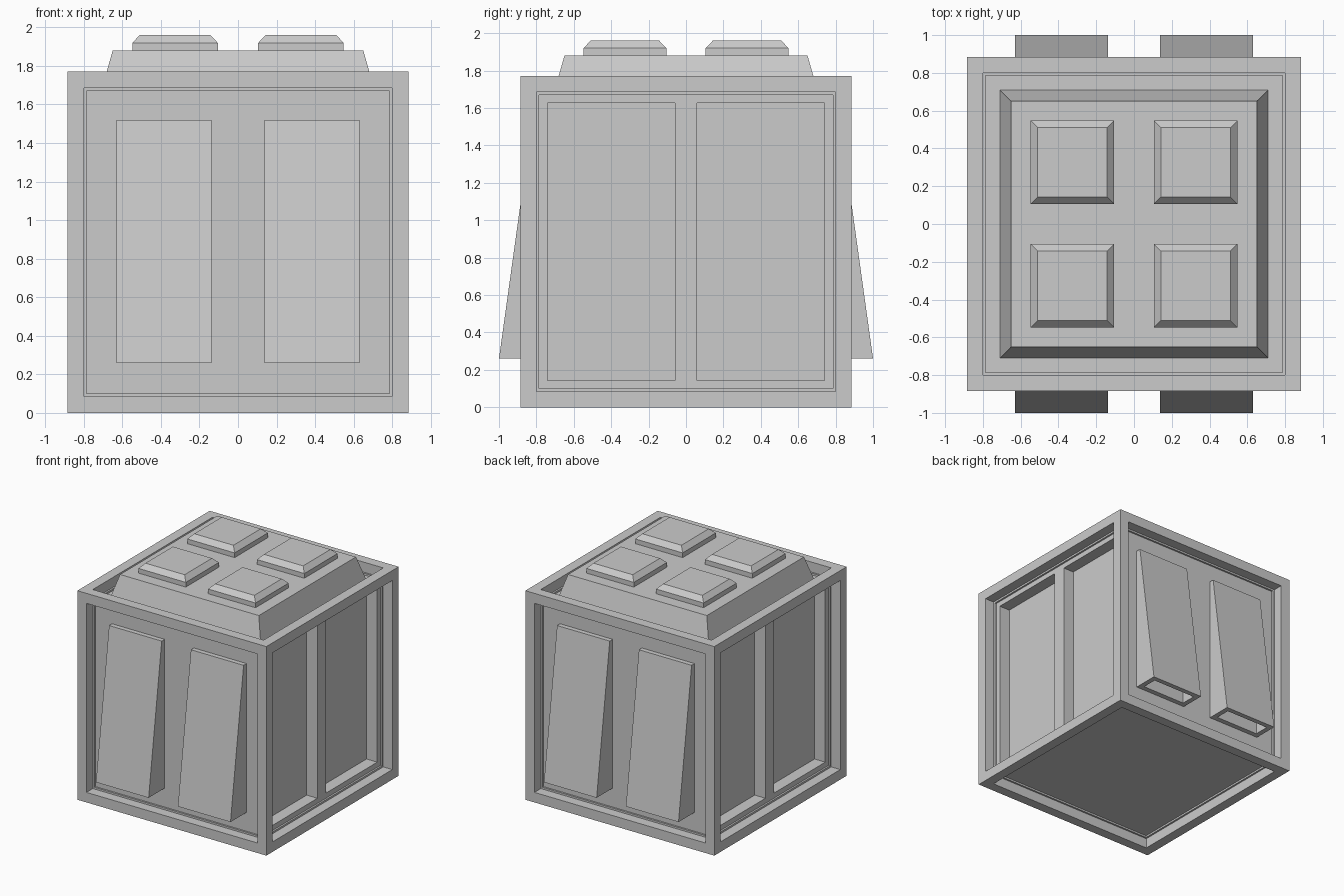
import bpy, bmesh

if "Cube" in bpy.data.objects:
    bpy.data.objects.remove(bpy.data.objects["Cube"])

H = 0.885      # half width of the crate
RIM = 0.12     # frame width
DEEP = 0.1     # recess depth


def finish(name, bm, mirror=False):
    bmesh.ops.recalc_face_normals(bm, faces=bm.faces[:])
    me = bpy.data.meshes.new(name)
    bm.to_mesh(me)
    bm.free()
    ob = bpy.data.objects.new(name, me)
    bpy.context.collection.objects.link(ob)
    if mirror:
        mod = ob.modifiers.new("mirror", 'MIRROR')
        mod.use_axis = (True, True, False)
        mod.use_mirror_merge = False
    return ob


def recess(bm, faces, rim, depth):
    """Inset each face, then push it inwards."""
    bm.normal_update()
    bmesh.ops.inset_individual(bm, faces=faces, thickness=rim, depth=0)
    bm.normal_update()
    bmesh.ops.inset_individual(bm, faces=faces, thickness=0, depth=-depth)
    bm.normal_update()


def loft(rings):
    """Closed solid through rectangles (x0, x1, y0, y1, z), bottom to top."""
    bm = bmesh.new()
    loops = [[bm.verts.new(p) for p in
              ((a, c, z), (b, c, z), (b, d, z), (a, d, z))]
             for a, b, c, d, z in rings]
    bm.faces.new(loops[0][::-1])
    bm.faces.new(loops[-1])
    for lo, hi in zip(loops, loops[1:]):
        for i in range(4):
            j = (i + 1) % 4
            bm.faces.new((lo[i], lo[j], hi[j], hi[i]))
    bm.normal_update()
    return bm


# crate body: every face recessed behind a square frame
bm = loft([(-H, H, -H, H, 0), (-H, H, -H, H, 2 * H)])
faces = bm.faces[:]
recess(bm, faces, RIM, DEEP)

# left and right panels: two deeper windows each
for side in [f for f in faces if abs(f.normal.x) > 0.9]:
    geom = [side] + side.edges[:] + side.verts[:]
    cut = bmesh.ops.bisect_plane(bm, geom=geom, dist=1e-5,
                                 plane_co=(0, 0, 0), plane_no=(0, 1, 0))
    halves = [g for g in cut['geom'] if isinstance(g, bmesh.types.BMFace)]
    recess(bm, halves, 0.083, DEEP)
finish("crate_body", bm)

# tapered lid plate rising from the top recess
base_z = 2 * H - DEEP
finish("lid_plate", loft([(-.71, .71, -.71, .71, base_z),
                          (-.65, .65, -.65, .65, 1.88)]))

# four chamfered pads on the lid
finish("lid_pads", loft([(.105, .548, .105, .548, 1.88),
                         (.105, .548, .105, .548, 1.92),
                         (.143, .51, .143, .51, 1.96)]), mirror=True)

# sloping chutes, front and back, with an opening underneath
inner = -(H - DEEP)
bm = loft([(.137, .63, -1, inner, .26), (.137, .63, -.825, inner, 1.52)])
recess(bm, [f for f in bm.faces if f.normal.z < -0.9], 0.06, DEEP)
finish("vent_chutes", bm, mirror=True)
